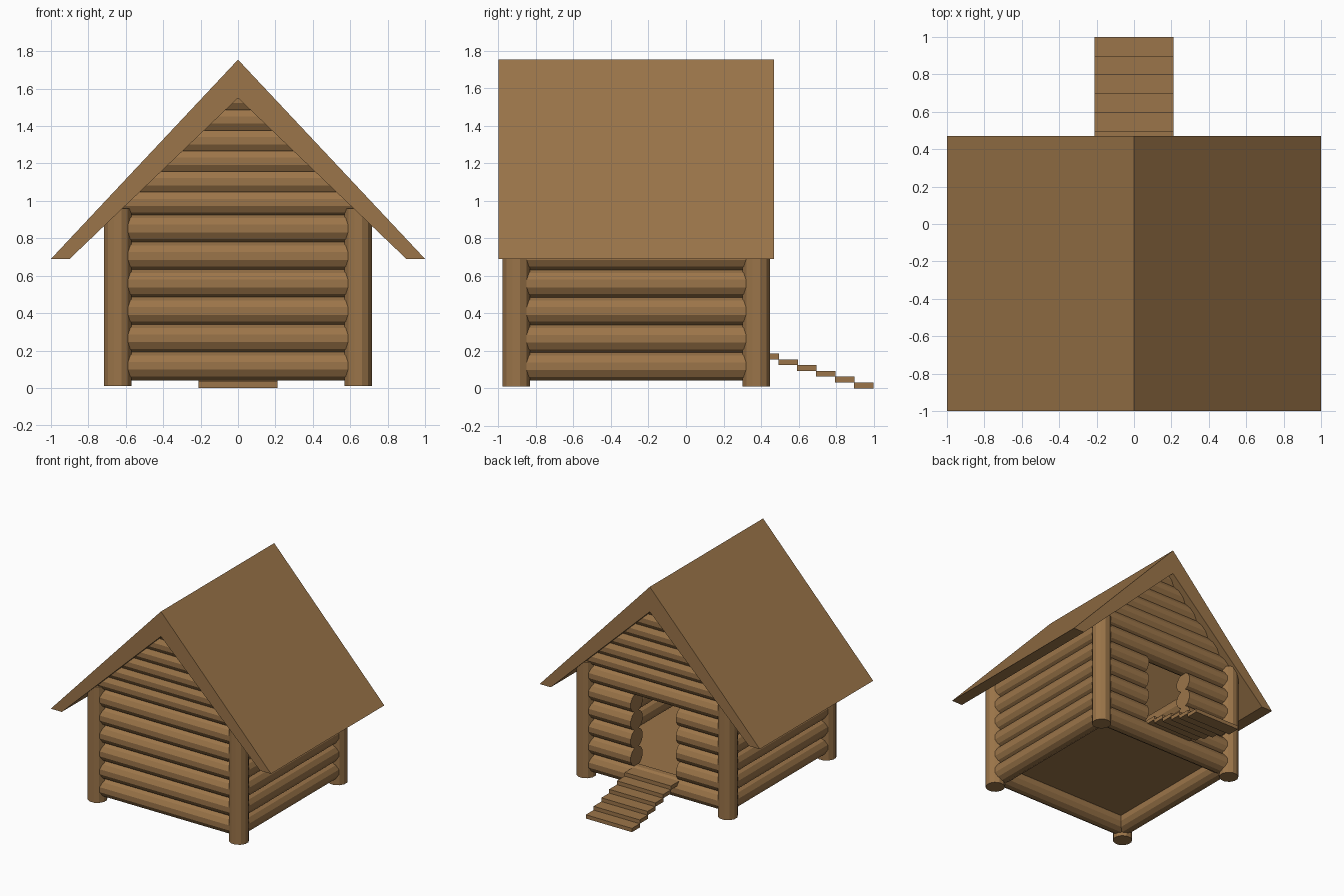
import bpy, bmesh, math
from mathutils import Vector, Matrix

if "Cube" in bpy.data.objects:
    bpy.data.objects.remove(bpy.data.objects["Cube"])

wood = bpy.data.materials.new("brown wood")
wood.diffuse_color = (0.33, 0.178, 0.067, 1)
wood.use_nodes = True
wood.node_tree.nodes["Principled BSDF"].inputs["Base Color"].default_value = wood.diffuse_color

PX, FY, BY = 0.643, -0.905, 0.375      # post centres
WX, WF, WB = 0.615, -0.877, 0.347      # wall log axes


def finish(bm, name):
    bmesh.ops.recalc_face_normals(bm, faces=bm.faces)
    me = bpy.data.meshes.new(name)
    bm.to_mesh(me)
    bm.free()
    me.materials.append(wood)
    ob = bpy.data.objects.new(name, me)
    bpy.context.collection.objects.link(ob)
    return ob


def add_log(bm, a, b, r, sides=12):
    """Capped flat-sided cylinder from a to b."""
    a, b = Vector(a), Vector(b)
    d = b - a
    m = (Matrix.Translation((a + b) / 2) @ d.to_track_quat('Z', 'Y').to_matrix().to_4x4()
         @ Matrix.Rotation(math.pi / sides, 4, 'Z'))
    return bmesh.ops.create_cone(bm, cap_ends=True, segments=sides, radius1=r,
                                 radius2=r, depth=d.length, matrix=m)


def add_box(bm, lo, hi):
    lo, hi = Vector(lo), Vector(hi)
    m = Matrix.Translation((lo + hi) / 2) @ Matrix.Diagonal((*(hi - lo), 1))
    bmesh.ops.create_cube(bm, size=1, matrix=m)


# Corner posts
bm = bmesh.new()
for x in (-PX, PX):
    for y in (FY, BY):
        add_log(bm, (x, y, 0.01), (x, y, 0.96), 0.075)
finish(bm, "corner_posts")

# Log walls; the back wall has a doorway through logs two to five
front, back, side = bmesh.new(), bmesh.new(), bmesh.new()
for i in range(6):
    z = 0.118 + 0.147 * i
    add_log(front, (-PX, WF, z), (PX, WF, z), 0.08)
    for x in (-WX, WX):
        add_log(side, (x, FY, z), (x, BY, z), 0.08)
    if 1 <= i <= 4:
        for s in (-1, 1):
            add_log(back, (s * PX, WB, z), (s * 0.205, WB, z), 0.08)
    else:
        add_log(back, (-PX, WB, z), (PX, WB, z), 0.08)
finish(front, "front_wall")
finish(back, "back_wall")
finish(side, "side_walls")

# Gable logs, trimmed along the roof slope
for name, y in (("front_gable", WF), ("back_gable", WB)):
    bm = bmesh.new()
    for i in range(6):
        z = 0.992 + 0.11 * i
        add_log(bm, (-0.9, y, z), (0.9, y, z), 0.075)
    for s in (-1, 1):
        bmesh.ops.bisect_plane(bm, geom=bm.verts[:] + bm.edges[:] + bm.faces[:],
                               plane_co=(0, y, 1.62), plane_no=(s, 0, 1),
                               clear_outer=True)
    finish(bm, name)

# Roof: chevron profile extruded along y
bm = bmesh.new()
profile = [(-1, 0.69), (0, 1.755), (1, 0.69), (0.9, 0.69), (0, 1.55), (-0.9, 0.69)]
a = [bm.verts.new((x, -1, z)) for x, z in profile]
b = [bm.verts.new((x, 0.47, z)) for x, z in profile]
for i in range(6):
    j = (i + 1) % 6
    bm.faces.new((a[i], a[j], b[j], b[i]))
for v in (a, b):
    bm.faces.new((v[0], v[1], v[4], v[5]))
    bm.faces.new((v[1], v[2], v[3], v[4]))
bmesh.ops.dissolve_edges(bm, edges=[bm.edges.get((v[1], v[4])) for v in (a, b)])
finish(bm, "roof")

# Floor
bm = bmesh.new()
add_box(bm, (-WX, WF, 0.155), (WX, WB, 0.185))
finish(bm, "floor")

# Entrance steps
bm = bmesh.new()
for i in range(6):
    y, z = 0.896 - 0.101 * i, 0.031 * i
    add_box(bm, (-0.21, y, z), (0.21, y + 0.104, z + 0.031))
finish(bm, "steps")
